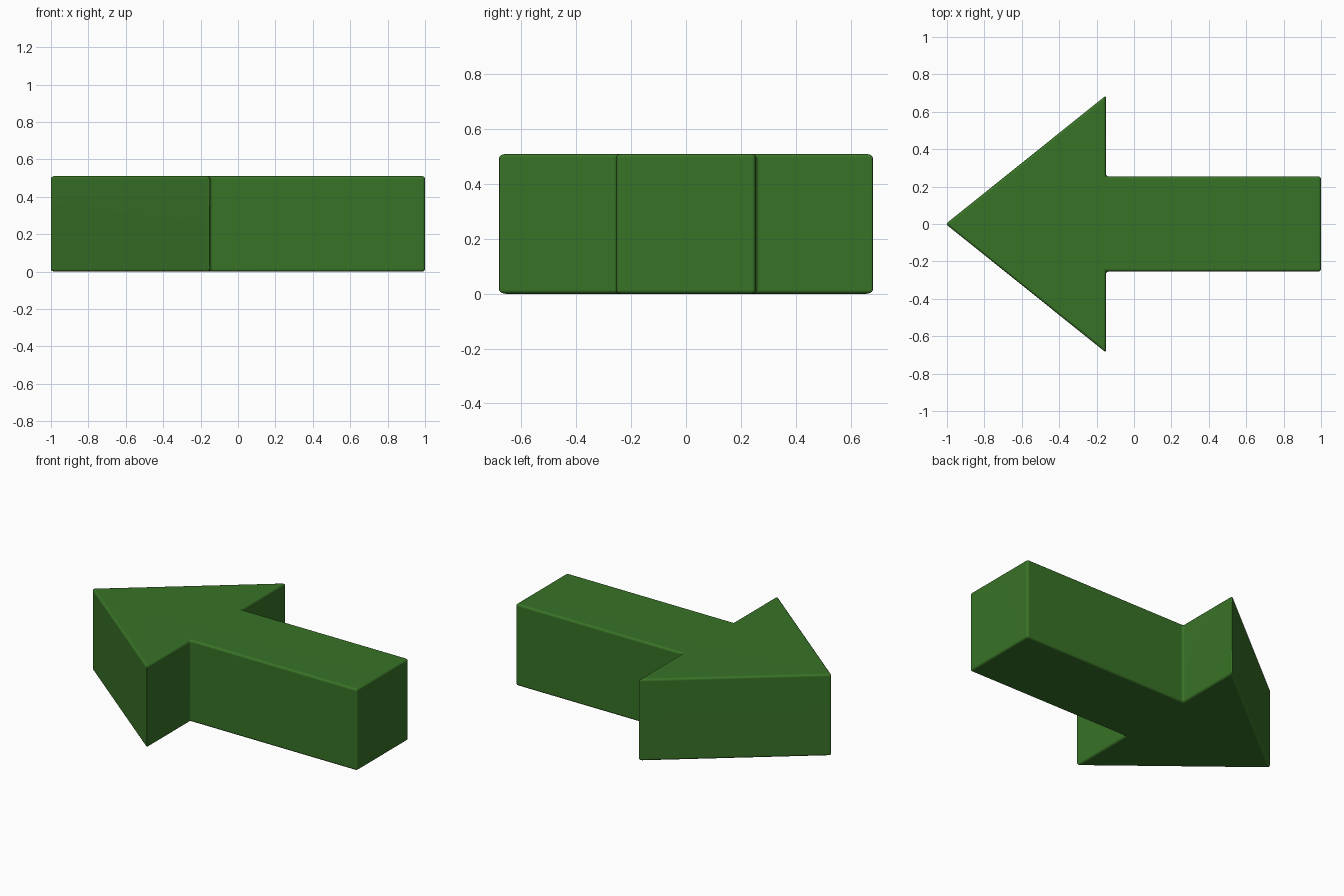
import bpy
import bmesh

if "Cube" in bpy.data.objects:
    bpy.data.objects.remove(bpy.data.objects["Cube"])

HEIGHT = 0.51

# Upper half of the arrow outline, from tip to tail, then mirrored
half = [(-0.15, 0.687), (-0.15, 0.254), (1.0, 0.254)]
outline = [(-1.007, 0.0)] + [(x, -y) for x, y in half] + half[::-1]

# Arrow body: outline extruded upward
bm = bmesh.new()
face = bm.faces.new([bm.verts.new((x, y, 0)) for x, y in outline])
ext = bmesh.ops.extrude_face_region(bm, geom=[face])
top = [v for v in ext["geom"] if isinstance(v, bmesh.types.BMVert)]
bmesh.ops.translate(bm, verts=top, vec=(0, 0, HEIGHT))
bmesh.ops.recalc_face_normals(bm, faces=bm.faces)
mesh = bpy.data.meshes.new("arrow")
bm.to_mesh(mesh)
bm.free()
arrow = bpy.data.objects.new("arrow", mesh)
bpy.context.collection.objects.link(arrow)

# Fine rounded edges
bevel = arrow.modifiers.new("edge_rounding", "BEVEL")
bevel.width = 0.014
bevel.segments = 3
bevel.limit_method = "ANGLE"

# Smooth the rounding while keeping the flats crisp
mesh.shade_smooth()
normals = arrow.modifiers.new("flat_faces", "WEIGHTED_NORMAL")
normals.keep_sharp = True

# Green paint
green = bpy.data.materials.new("green")
green.diffuse_color = (0.04, 0.17, 0.02, 1)
green.use_nodes = True
green.node_tree.nodes["Principled BSDF"].inputs["Base Color"].default_value = green.diffuse_color
mesh.materials.append(green)
